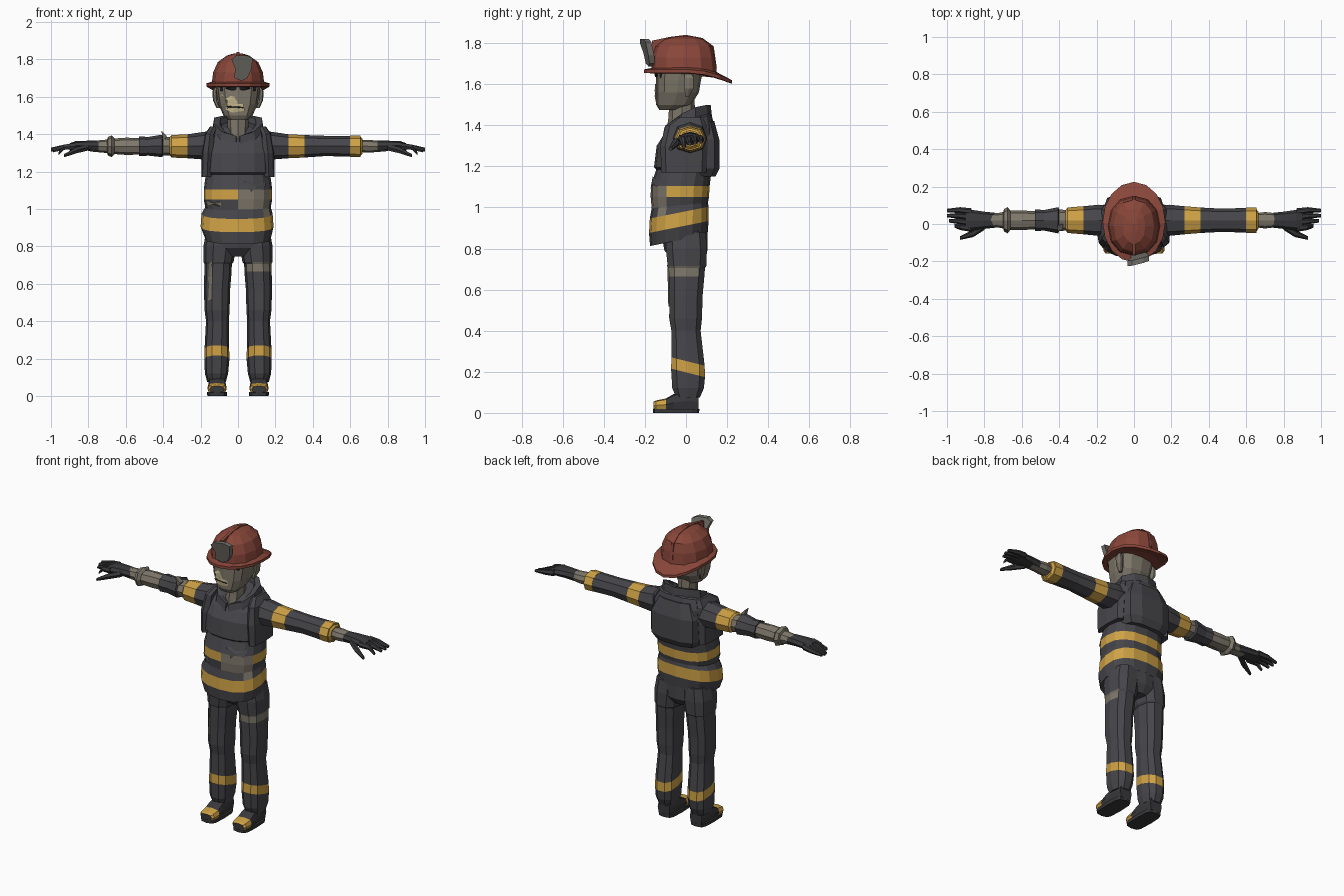
import bpy, bmesh, math
from mathutils import Vector
from mathutils.bvhtree import BVHTree

COLORS = {
    "charcoal cloth": (0.062, 0.060, 0.068), "dark leather": (0.040, 0.040, 0.044),
    "reflective yellow": (0.62, 0.36, 0.06), "helmet red": (0.25, 0.062, 0.042),
    "grey skin": (0.21, 0.185, 0.145), "pale bone": (0.50, 0.43, 0.24),
    "badge grey": (0.17, 0.16, 0.14), "black": (0.012, 0.012, 0.014),
}
MATS = {}
for name, c in COLORS.items():
    MATS[name] = bpy.data.materials.new(name)
    MATS[name].diffuse_color = (*c, 1)
CLOTH, LEATHER, YELLOW, RED, SKIN, BONE, BADGE, BLACK = COLORS


def finish(bm, name, mats):
    bmesh.ops.recalc_face_normals(bm, faces=bm.faces)
    me = bpy.data.meshes.new(name)
    bm.to_mesh(me)
    bm.free()
    ob = bpy.data.objects.new(name, me)
    for m in mats:
        me.materials.append(MATS[m])
    bpy.context.collection.objects.link(ob)
    return ob


def loft(name, axis, rings, mat, n=12, p=2.5, bands=None, rule=None):
    """Rings (x, y, z, half_a, half_b, tilt) along an axis; bands recolour a span, rule recolours a face."""
    order = {"x": (1, 2, 0), "y": (0, 2, 1), "z": (0, 1, 2)}[axis]
    bm, loops, mats = bmesh.new(), [], [mat]

    def slot(m):
        if m not in mats:
            mats.append(m)
        return mats.index(m)
    for x, y, z, a, b, *tilt in rings:
        loop = []
        for k in range(n):
            t = math.tau * k / n
            c, s = math.cos(t), math.sin(t)
            co = Vector((x, y, z))
            co[order[0]] += a * math.copysign(abs(c) ** (2 / p), c)
            dv = b * math.copysign(abs(s) ** (2 / p), s)
            co[order[1]] += dv
            co[order[2]] += (tilt[0] if tilt else 0) * dv
            loop.append(bm.verts.new(co))
        loops.append(loop)
    for i in range(len(loops) - 1):
        for k in range(n):
            j = (k + 1) % n
            f = bm.faces.new((loops[i][k], loops[i][j], loops[i + 1][j], loops[i + 1][k]))
            m = (bands or {}).get(i, mat)
            m = (rule and rule(f.calc_center_median())) or m
            f.material_index = slot(m)
    bm.faces.new(loops[0])
    bm.faces.new(loops[-1])
    return finish(bm, name, mats)


def prism(name, pts, vec, mat):
    """Flat outline pushed along a vector."""
    bm = bmesh.new()
    f = bm.faces.new([bm.verts.new(p) for p in pts])
    r = bmesh.ops.extrude_face_region(bm, geom=[f])
    bmesh.ops.translate(bm, vec=vec, verts=[v for v in r["geom"] if isinstance(v, bmesh.types.BMVert)])
    return finish(bm, name, [mat])


def decal(name, target, outline, mat, off=0.006):
    """Thin plate laid on the front of a part; outline is (x, z)."""
    src = bmesh.new()
    src.from_mesh(target.data)
    tree = BVHTree.FromBMesh(src)
    src.free()

    def hit(x, z):
        loc = tree.ray_cast(Vector((x, -1, z)), Vector((0, 1, 0)))[0]
        return Vector((x, (loc.y if loc else -0.1) - off, z))
    cx = sum(q[0] for q in outline) / len(outline)
    cz = sum(q[1] for q in outline) / len(outline)
    bm = bmesh.new()
    mid = bm.verts.new(hit(cx, cz))
    ring = [bm.verts.new(hit(*q)) for q in outline]
    for i in range(len(ring)):
        bm.faces.new((mid, ring[i - 1], ring[i]))
    return finish(bm, name, [mat])


# Coat with stripes and a torn belly
def torn(c):
    if 0.03 < c.x < 0.165 and c.y < -0.03 and 0.975 < c.z < 1.135:
        return SKIN


coat = loft("coat", "z", [
    (0, -0.035, 0.84, 0.175, 0.14, 0.2), (-0.005, -0.035, 0.905, 0.195, 0.145, 0.2),
    (-0.005, -0.033, 0.975, 0.19, 0.143, 0.2), (0, -0.03, 1.01, 0.175, 0.137, 0.1),
    (0, -0.03, 1.05, 0.183, 0.142), (0, -0.028, 1.105, 0.183, 0.143),
    (0, -0.01, 1.185, 0.172, 0.135), (0, -0.003, 1.195, 0.188, 0.153),
    (0, 0.005, 1.30, 0.188, 0.148), (0, 0.015, 1.37, 0.185, 0.125, 0.15),
    (0, 0.025, 1.425, 0.14, 0.10, 0.25), (0, 0.03, 1.45, 0.09, 0.07, 0.3)],
    CLOTH, n=16, bands={1: YELLOW, 4: YELLOW}, rule=torn)
decal("waist_tear", coat, [(-0.17, 1.045), (-0.09, 1.035), (-0.09, 1.015), (-0.16, 1.02)], SKIN)
decal("belly_rag", coat, [(0.03, 1.15), (0.15, 1.14), (0.14, 1.10), (0.10, 1.115), (0.07, 1.09)], CLOTH, 0.009)

# Back yoke and shoulder straps
loft("back_yoke", "z", [(0, 0.07, 1.15, 0.14, 0.075), (0, 0.075, 1.19, 0.165, 0.092),
     (0, 0.075, 1.33, 0.165, 0.09), (0, 0.065, 1.42, 0.12, 0.075)], CLOTH, n=10, p=3)
for s in (-1, 1):
    loft("shoulder_strap", "z", [(s * 0.165, -0.01, 1.17, 0.03, 0.11), (s * 0.16, -0.01, 1.30, 0.035, 0.115),
         (s * 0.15, 0.0, 1.40, 0.028, 0.10), (s * 0.13, 0.02, 1.44, 0.02, 0.06)], CLOTH, n=8, p=3)

# Open collar, low at the throat and high at the nape
bm = bmesh.new()
N = 10
rows = []
for k in range(N + 1):
    t = math.radians(-86 + 352 * k / N)
    u = (1 - math.sin(t)) / 2
    row = [(0.15, 0.11, 1.41, 0.07), (0.135, 0.10, 1.50, 0.11), (0.10, 0.075, 1.495, 0.11), (0.085, 0.06, 1.42, 0.06)]
    rows.append([bm.verts.new((a * math.cos(t), 0.02 + b * math.sin(t) - 0.025 * u, z - d * u * u))
                 for a, b, z, d in row])
for a, b in zip(rows, rows[1:]):
    for i in range(4):
        bm.faces.new((a[i], a[(i + 1) % 4], b[(i + 1) % 4], b[i]))
bm.faces.new(rows[0])
bm.faces.new(rows[-1])
finish(bm, "collar", [CLOTH])

# Neck and head
loft("neck", "z", [(0, -0.02, 1.37, 0.05, 0.075), (0, -0.02, 1.44, 0.055, 0.065),
     (0, -0.02, 1.56, 0.06, 0.06)], SKIN, n=8, p=2)
head = loft("head", "z", [(0, -0.085, 1.475, 0.05, 0.045), (0, -0.06, 1.50, 0.078, 0.085),
            (0, -0.042, 1.56, 0.105, 0.105), (0, -0.037, 1.62, 0.115, 0.11),
            (0, -0.03, 1.68, 0.122, 0.118)], SKIN, n=12, p=2.8)
decal("torn_cheek", head, [(-0.10, 1.615), (-0.02, 1.60), (0.0, 1.565), (-0.06, 1.545), (-0.10, 1.57)], BONE)
decal("bare_jaw", head, [(-0.06, 1.565), (0.03, 1.56), (0.035, 1.525), (-0.03, 1.515), (-0.07, 1.535)], BONE, 0.008)
decal("mouth_gap", head, [(-0.06, 1.552), (0.03, 1.545), (0.03, 1.538), (-0.06, 1.544)], BLACK, 0.0095)
for s in (-1, 1):
    decal("eye_socket", head, [(s * 0.005, 1.66), (s * 0.10, 1.66), (s * 0.095, 1.63), (s * 0.01, 1.635)], BLACK)
    loft("ear", "z", [(s * 0.105, 0.005, 1.54, 0.01, 0.012), (s * 0.122, 0.015, 1.58, 0.012, 0.025),
         (s * 0.125, 0.015, 1.63, 0.012, 0.026), (s * 0.12, 0.01, 1.65, 0.006, 0.02)], SKIN, n=6, p=2)

# Helmet dome, drooping brim, crest and badge
loft("helmet_dome", "z", [(0, -0.01, 1.655, 0.142, 0.16), (0, -0.012, 1.73, 0.133, 0.155),
     (0, -0.01, 1.785, 0.108, 0.14), (0, -0.01, 1.82, 0.06, 0.095), (0, -0.01, 1.832, 0.02, 0.04)],
     RED, n=12, p=2.2)
brim = loft("helmet_brim", "z", [(0, 0, 1.652, 0.13, 0.15), (0, 0.01, 1.655, 0.168, 0.215),
            (0, 0.01, 1.672, 0.168, 0.215), (0, 0, 1.682, 0.135, 0.15)], RED, n=16, p=2)
for v in brim.data.vertices:
    v.co.z -= 1.05 * max(0, v.co.y) ** 2
prism("helmet_crest", [(-0.009, y, z) for y, z in ((-0.17, 1.70), (-0.165, 1.812), (-0.08, 1.83),
      (0, 1.84), (0.08, 1.825), (0.135, 1.785), (0.15, 1.68), (0, 1.68))], (0.018, 0, 0), RED)
shield = [(-0.035, 1.80), (-0.01, 1.82), (0.05, 1.82), (0.08, 1.805), (0.07, 1.74), (0.05, 1.70),
          (0.02, 1.685), (-0.02, 1.70), (-0.015, 1.75)]
prism("helmet_badge", [(x, -0.198 - 0.25 * (z - 1.75) + 0.25 * (x - 0.02), z) for x, z in shield],
      (0, 0.028, 0), BADGE)

# Arms: whole sleeve on one side, torn sleeve on the other
def arm(name, s, spec, mat, bands=None, p=2.3):
    return loft(name, "x", [(s * x, 0.02, z, a, b) for x, z, a, b in spec], mat, n=8, p=p, bands=bands)


upper = [(0.12, 1.34, 0.08, 0.08), (0.19, 1.338, 0.083, 0.073), (0.27, 1.335, 0.075, 0.064),
         (0.355, 1.335, 0.068, 0.060)]
arm("sleeve", 1, upper + [(0.47, 1.337, 0.062, 0.054), (0.60, 1.335, 0.066, 0.056),
    (0.65, 1.335, 0.066, 0.056), (0.665, 1.335, 0.045, 0.04)], CLOTH, {2: YELLOW, 4: YELLOW, 5: YELLOW})
bpy.data.objects["sleeve"].data.polygons.foreach_set("material_index", [
    1 if 0.27 < q.center.x < 0.355 or q.center.x > 0.61 else 0
    for q in bpy.data.objects["sleeve"].data.polygons])
arm("sleeve_end", 1, [(0.598, 1.335, 0.067, 0.057), (0.655, 1.335, 0.068, 0.058)], YELLOW)
arm("wrist", 1, [(0.64, 1.337, 0.036, 0.032), (0.70, 1.335, 0.044, 0.034), (0.79, 1.335, 0.034, 0.027)], SKIN)
arm("torn_sleeve", -1, upper + [(0.365, 1.335, 0.055, 0.05), (0.40, 1.337, 0.058, 0.05), (0.405, 1.337, 0.07, 0.06),
    (0.48, 1.335, 0.055, 0.05), (0.53, 1.335, 0.058, 0.053)], CLOTH, {2: YELLOW, 3: YELLOW, 4: SKIN})
arm("bare_forearm", -1, [(0.50, 1.335, 0.048, 0.044), (0.60, 1.335, 0.052, 0.046), (0.655, 1.335, 0.052, 0.042),
    (0.72, 1.335, 0.04, 0.034), (0.79, 1.335, 0.034, 0.028)], SKIN)
arm("torn_cuff", -1, [(0.66, 1.335, 0.05, 0.042), (0.675, 1.335, 0.07, 0.058), (0.695, 1.335, 0.06, 0.05),
    (0.70, 1.335, 0.04, 0.036)], SKIN)
prism("sleeve_shred", [(-0.40, -0.03, 1.36), (-0.41, -0.04, 1.42), (-0.38, -0.03, 1.39)], (0, 0.03, 0), SKIN)

# Gloves with four fingers and a thumb
for s in (-1, 1):
    arm("glove_palm", s, [(0.745, 1.335, 0.04, 0.03), (0.80, 1.338, 0.046, 0.027), (0.87, 1.338, 0.056, 0.024),
        (0.90, 1.332, 0.052, 0.019)], LEATHER)
    for i, (tip, drop) in enumerate(((0.96, 1.295), (0.99, 1.31), (1.0, 1.315), (1.0, 1.32))):
        y = -0.024 + 0.03 * i
        loft("glove_finger", "x", [(s * 0.87, y, 1.336, 0.018, 0.019), (s * 0.93, y + 0.008, 1.33, 0.016, 0.016),
             (s * tip, y + 0.014 - 0.008 * i / 3, drop, 0.009, 0.009)], LEATHER, n=6, p=2)
    loft("glove_thumb", "x", [(s * 0.80, -0.01, 1.33, 0.022, 0.02), (s * 0.86, -0.05, 1.315, 0.02, 0.019),
         (s * 0.93, -0.075, 1.285, 0.01, 0.01)], LEATHER, n=6, p=2)

# Trousers
loft("trouser_seat", "z", [(0, 0.005, 0.745, 0.10, 0.07), (0, 0, 0.79, 0.165, 0.105), (0, -0.01, 0.90, 0.17, 0.115)],
     CLOTH, n=12)
for s in (-1, 1):
    def bare(c, s=s):
        if s > 0 and 0.66 < c.z < 0.71 and c.y < 0.07 and c.x > 0.06:
            return SKIN
    leg = loft("trouser_leg", "z", [
        (s * 0.115, 0.01, 0.075, 0.05, 0.06), (s * 0.115, 0.01, 0.12, 0.062, 0.08),
        (s * 0.113, 0.01, 0.195, 0.067, 0.086, -0.25), (s * 0.113, 0.01, 0.25, 0.066, 0.084, -0.25),
        (s * 0.11, 0.0, 0.40, 0.061, 0.074), (s * 0.112, -0.002, 0.46, 0.067, 0.083),
        (s * 0.112, 0.0, 0.57, 0.07, 0.084), (s * 0.107, 0.003, 0.665, 0.073, 0.09),
        (s * 0.106, 0.004, 0.705, 0.073, 0.092), (s * 0.104, 0.005, 0.715, 0.08, 0.098),
        (s * 0.097, 0.002, 0.80, 0.088, 0.104), (s * 0.09, 0, 0.88, 0.08, 0.10)],
        CLOTH, n=10, bands={2: YELLOW}, rule=bare)
    if s < 0:
        decal("thigh_tear", leg, [(-0.172, 0.70), (-0.14, 0.72), (-0.137, 0.62), (-0.14, 0.52), (-0.16, 0.51),
              (-0.155, 0.60)], SKIN)

    # Boots with yellow toe caps
    def toe(c):
        if c.y < -0.095 and c.z > 0.022:
            return YELLOW
    x = s * 0.112
    loft("boot", "y", [(x, -0.158, 0.036, 0.038, 0.018), (x, -0.145, 0.037, 0.05, 0.024), (x, -0.098, 0.04, 0.052, 0.03),
         (x, -0.06, 0.05, 0.05, 0.042), (x, 0.0, 0.058, 0.048, 0.052), (x, 0.062, 0.055, 0.042, 0.048)],
         LEATHER, n=8, p=3.5, rule=toe)
    loft("boot_sole", "z", [(x, -0.048, 0.0, 0.052, 0.112), (x, -0.048, 0.02, 0.054, 0.113)], LEATHER, n=12, p=4)
